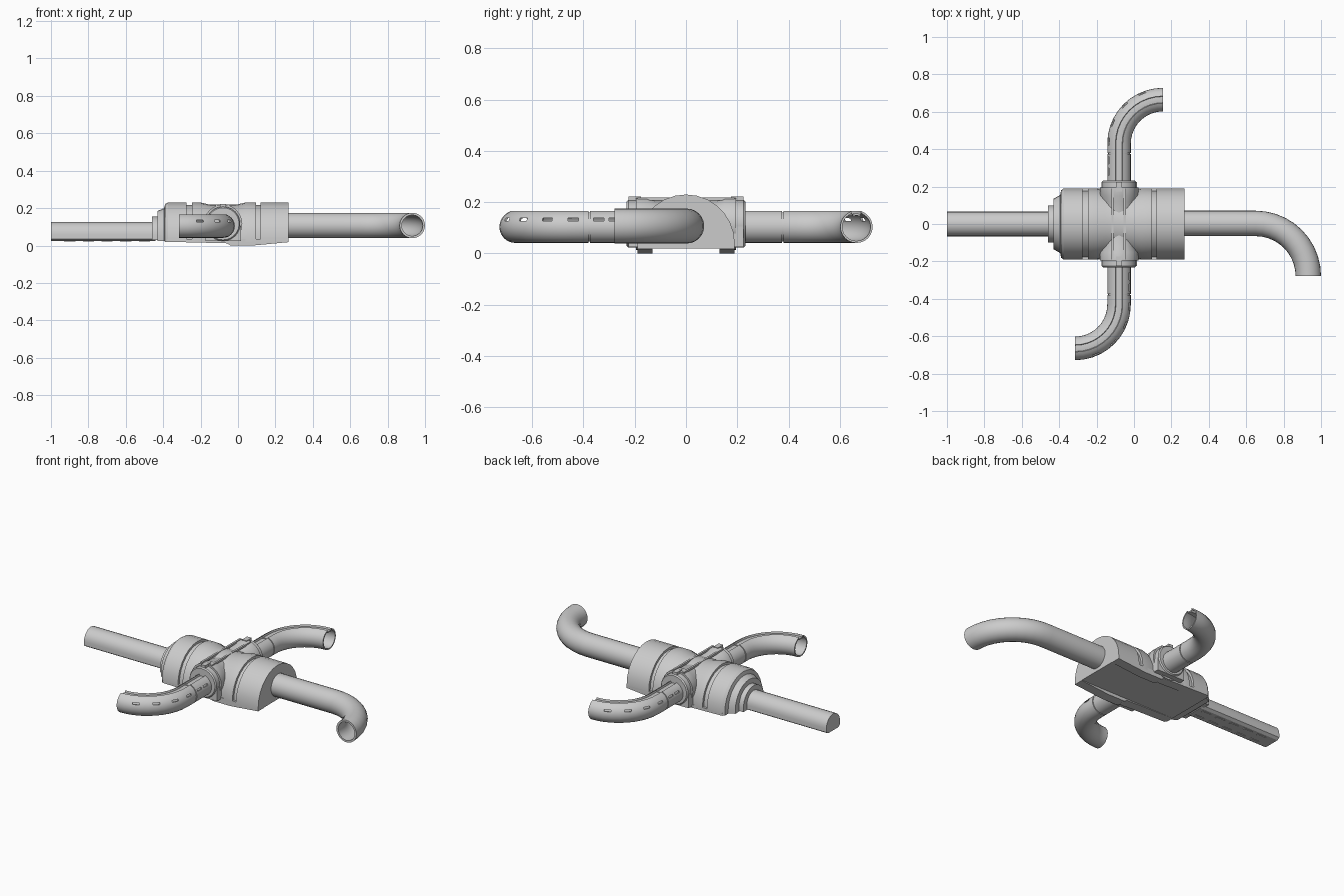
import bpy, bmesh
from math import sin, cos, pi, radians
from mathutils import Matrix

if "Cube" in bpy.data.objects:
    bpy.data.objects.remove(bpy.data.objects["Cube"])


def finish(name, bm, angle=30):
    bmesh.ops.recalc_face_normals(bm, faces=bm.faces)
    me = bpy.data.meshes.new(name)
    bm.to_mesh(me)
    bm.free()
    ob = bpy.data.objects.new(name, me)
    bpy.context.collection.objects.link(ob)
    if angle:
        bpy.ops.object.select_all(action='DESELECT')
        ob.select_set(True)
        bpy.context.view_layer.objects.active = ob
        bpy.ops.object.shade_smooth_by_angle(angle=radians(angle))
    return ob


def skin(bm, stations):
    """stations: (x, y, heading, profile of (sideways, z)); returns vertex rings."""
    rings = [[bm.verts.new((x - sin(a) * u, y + cos(a) * u, z)) for u, z in prof]
             for x, y, a, prof in stations]
    for p, q in zip(rings, rings[1:]):
        for i in range(len(p)):
            j = (i + 1) % len(p)
            bm.faces.new((p[i], p[j], q[j], q[i]))
    return rings


def solid(name, stations, angle=30):
    bm = bmesh.new()
    rings = skin(bm, stations)
    bm.faces.new(rings[0])
    bm.faces.new(rings[-1])
    return finish(name, bm, angle)


def pipe(name, path, outer, inner):
    bm = bmesh.new()
    a = skin(bm, [(*p, outer) for p in path])
    b = skin(bm, [(*p, inner) for p in path])
    for p, q in ((a[0], b[0]), (a[-1], b[-1])):
        for i in range(len(p)):
            j = (i + 1) % len(p)
            bm.faces.new((p[i], p[j], q[j], q[i]))
    return finish(name, bm)


def circle(r, zc, n=24):
    return [(r * cos(2 * pi * i / n), zc + r * sin(2 * pi * i / n)) for i in range(n)]


def arch(r, zc, bottom, n=14):
    """Half round top with upright sides and a flat bottom."""
    top = [(r * cos(pi * i / n), zc + r * sin(pi * i / n)) for i in range(n + 1)]
    return top + [(-r, bottom), (r, bottom)]


def bend(x, y, start, r, turn, n=10):
    """Quarter turn path beginning at x, y with a heading; turn is +1 left, -1 right."""
    cx, cy = x - sin(start) * r * turn, y + cos(start) * r * turn
    out = []
    for i in range(n + 1):
        a = start + turn * pi / 2 * i / n
        out.append((cx + sin(a) * r * turn, cy - cos(a) * r * turn, a))
    return out


def box(bm, size, loc, rot=0):
    m = Matrix.Translation(loc) @ Matrix.Rotation(rot, 4, 'Z') @ Matrix.Diagonal((*size, 1))
    bmesh.ops.create_cube(bm, size=1, matrix=m)


# Housing: stepped collars, drum and grooves along x
steps = [(-.46, .10, .055, .03), (-.43, .10, .055, .03), (-.43, .135, .05, .025),
         (-.395, .155, .045, .025), (-.39, .18, .042, .02), (-.375, .19, .04, .02),
         (-.275, .19, .04, .02), (-.275, .176, .04, .02), (-.245, .176, .04, .02),
         (-.245, .19, .04, .02), (-.20, .19, .04, .02), (-.15, .178, .04, .02),
         (-.01, .178, .04, .02), (.04, .19, .04, .02), (.095, .19, .04, .02),
         (.095, .176, .04, .02), (.12, .176, .04, .02), (.12, .19, .04, .02),
         (.27, .19, .04, .02)]
solid("housing", [(x, 0, 0, arch(r, zc, b)) for x, r, zc, b in steps], 20)

# Wedge shaped feet under the housing edges
for s in (-1, 1):
    solid("foot", [(x, s * .16, 0, [(-.03, z), (.03, z), (.03, .035), (-.03, .035)])
                   for x, z in ((-.38, .02), (-.06, .012), (-.04, 0), (.08, 0), (.27, .018))], 0)

# Inlet duct with flat underside
solid("inlet_duct", [(x, 0, 0, [(-.05, .025), (.05, .025), (.066, .036)] +
                      arch(.066, .06, 0, 12)[:-2] + [(-.066, .036)]) for x in (-1, -.44)])

# Underside ribs of the inlet duct
bm = bmesh.new()
for i in range(5):
    for s in (-1, 1):
        box(bm, (.06, .012, .006), (-.9 + i * .1, s * .03, .0245))
finish("duct_underside_ribs", bm, 0)

# Outlet pipe with open curved end
pipe("outlet_pipe", [(.2, .003, 0)] + bend(.65, .003, 0, .282, -1),
     circle(.068, .107), circle(.056, .107))


def grooved(r, zc, n=24):
    """Round section with a channel pressed into the top."""
    pts = circle(r, zc, n)
    for k in (5, 6, 7):
        u, z = pts[k]
        pts[k] = (u, z - .011)
    h, d = r * sin(radians(75)), r * cos(radians(75))
    e = [(d + .003, zc + h), (-d - .003, zc + h)]
    return pts[:5] + [e[0]] + pts[5:8] + [e[1]] + pts[8:]


X, ZC = -.08, .104
cyl_x = lambda r, n=24: circle(r, .116, n)
for s, side in ((1, "back"), (-1, "front")):
    h = s * pi / 2
    # Cross socket with flared mouth and mounting flange
    solid(side + "_socket", [(X, s * y, h, cyl_x(r)) for y, r in
                             ((0, .09), (.12, .09), (.15, .103), (.195, .103))])
    solid(side + "_flange", [(X, s * y, h, cyl_x(r)) for y, r in
                             ((.18, .092), (.225, .092), (.232, .086))])
    # Short connecting tube, then a curved arm after a narrow joint
    out, inn = grooved(.063, ZC), grooved(.055, ZC)
    solid(side + "_joint", [(X, s * y, h, grooved(.058, ZC)) for y in (.36, .385)])
    stub = pipe(side + "_stub", [(X, s * .2, h), (X, s * .374, h)], out, inn)
    curve = bend(X, s * .43, h, .235, -1)
    arm = pipe(side + "_arm", [(X, s * .38, h)] + curve, out, inn)
    # Vent slots along the outer side
    bm = bmesh.new()
    spots = [(X, s * .28, h), (X, s * .34, h), (X, s * .44, h)] + bend(X, s * .43, h, .235, -1, 8)[2:8:2]
    for x, y, a in spots:
        d = .057
        box(bm, (.04, .03, .011), (x - sin(a) * d, y + cos(a) * d, ZC + .028), a)
    cut = finish(side + "_slot_cutter", bm, 0)
    cut.hide_render = True
    cut.hide_viewport = True
    for ob in (stub, arm):
        m = ob.modifiers.new("slots", 'BOOLEAN')
        m.object, m.operation, m.solver = cut, 'DIFFERENCE', 'EXACT'

# Clip ribs over the cross socket
bm = bmesh.new()
for x in (-.115, -.05):
    box(bm, (.012, .38, .012), (x, 0, .213))
for s in (-1, 1):
    box(bm, (.03, .05, .02), (X, s * .2, .212))
    box(bm, (.19, .05, .08), (X, s * .2, .065))
finish("socket_clips", bm, 0)
